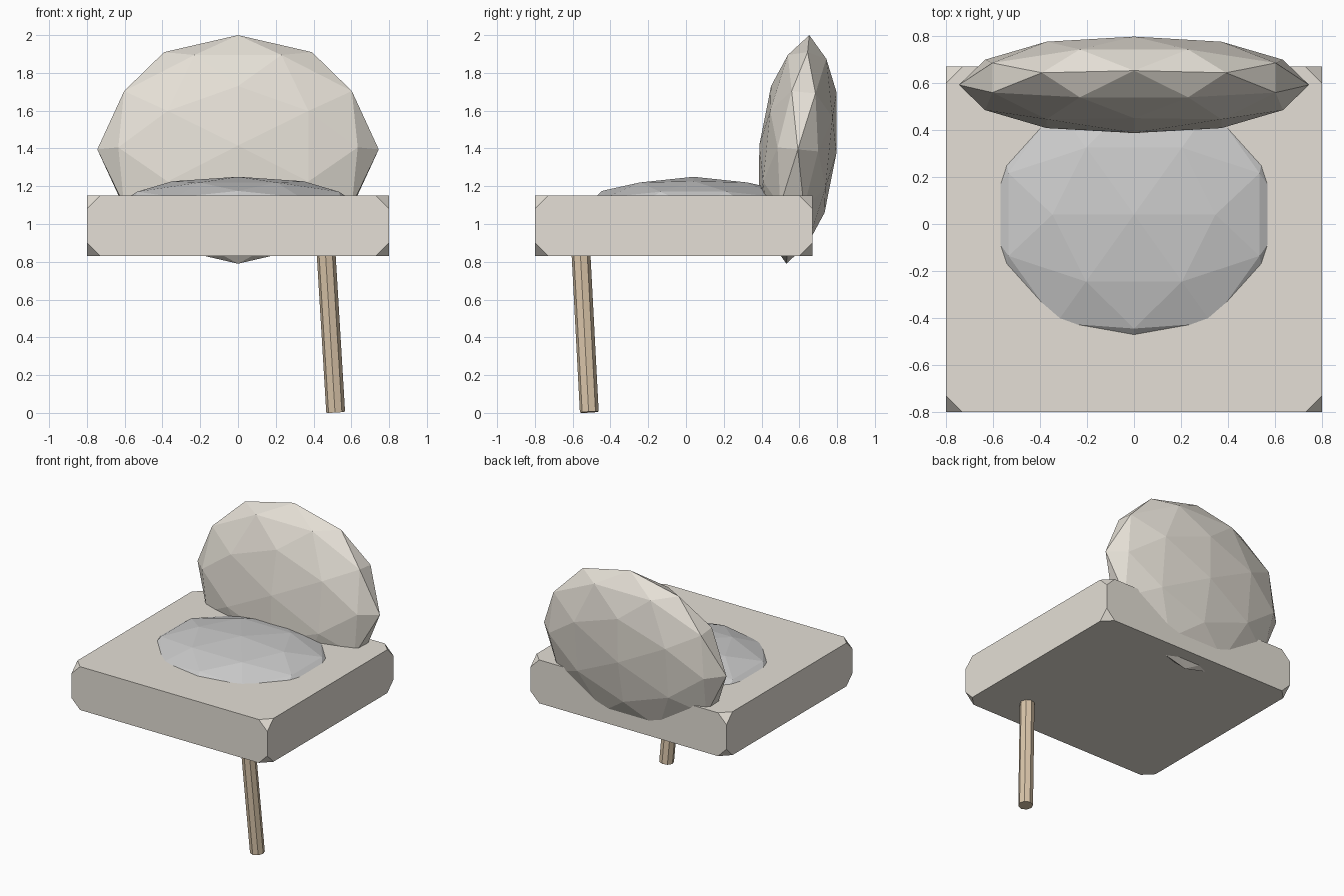
import bpy, bmesh, math
from mathutils import Matrix, Vector

if "Cube" in bpy.data.objects:
    bpy.data.objects.remove(bpy.data.objects["Cube"])


def material(name, color):
    m = bpy.data.materials.new(name)
    m.diffuse_color = (*color, 1)
    m.use_nodes = True
    m.node_tree.nodes["Principled BSDF"].inputs["Base Color"].default_value = m.diffuse_color
    return m


STONE = material("stone", (0.78, 0.74, 0.67))
CLOTH = material("pale_cloth", (0.88, 0.88, 0.87))
WOOD = material("wood", (0.70, 0.56, 0.40))


def make_object(name, bm, mat):
    bmesh.ops.recalc_face_normals(bm, faces=bm.faces)
    mesh = bpy.data.meshes.new(name)
    bm.to_mesh(mesh)
    bm.free()
    mesh.materials.append(mat)
    obj = bpy.data.objects.new(name, mesh)
    bpy.context.collection.objects.link(obj)
    return obj


def faceted_pad(name, center, radii, tilt, mat):
    # icosphere turned so an edge midpoint points straight up, then squashed
    bm = bmesh.new()
    turn = Matrix.Rotation(-math.atan(2 / (1 + math.sqrt(5))), 4, 'Y')
    place = Matrix.Translation(center) @ Matrix.Rotation(tilt, 4, 'X') @ Matrix.Diagonal((*radii, 1))
    bmesh.ops.create_icosphere(bm, subdivisions=2, radius=1, matrix=place @ turn)
    return make_object(name, bm, mat)


# seat slab with its eight corners cut off
bm = bmesh.new()
slab = Matrix.Translation((0, -0.065, 0.99)) @ Matrix.Diagonal((1.6, 1.47, 0.32, 1))
bmesh.ops.create_cube(bm, size=1, matrix=slab)
bmesh.ops.bevel(bm, geom=bm.verts[:], offset=0.07, offset_type='OFFSET',
                segments=1, affect='VERTICES')
make_object("seat", bm, STONE)

# seat cushion and leaning backrest
faceted_pad("cushion", (0, 0.04, 1.092), (0.66, 0.57, 0.158), 0, CLOTH)
faceted_pad("backrest", (0, 0.592, 1.395), (0.745, 0.205, 0.608), -0.1, STONE)

# single slanted leg
foot, head = Vector((0.517, -0.512, 0.004)), Vector((0.462, -0.560, 0.92))
axis = head - foot
bm = bmesh.new()
bmesh.ops.create_cone(
    bm, cap_ends=True, segments=8, radius1=0.05, radius2=0.05, depth=axis.length,
    matrix=Matrix.Translation((foot + head) / 2) @ axis.to_track_quat('Z', 'Y').to_matrix().to_4x4())
make_object("front_leg", bm, WOOD)
